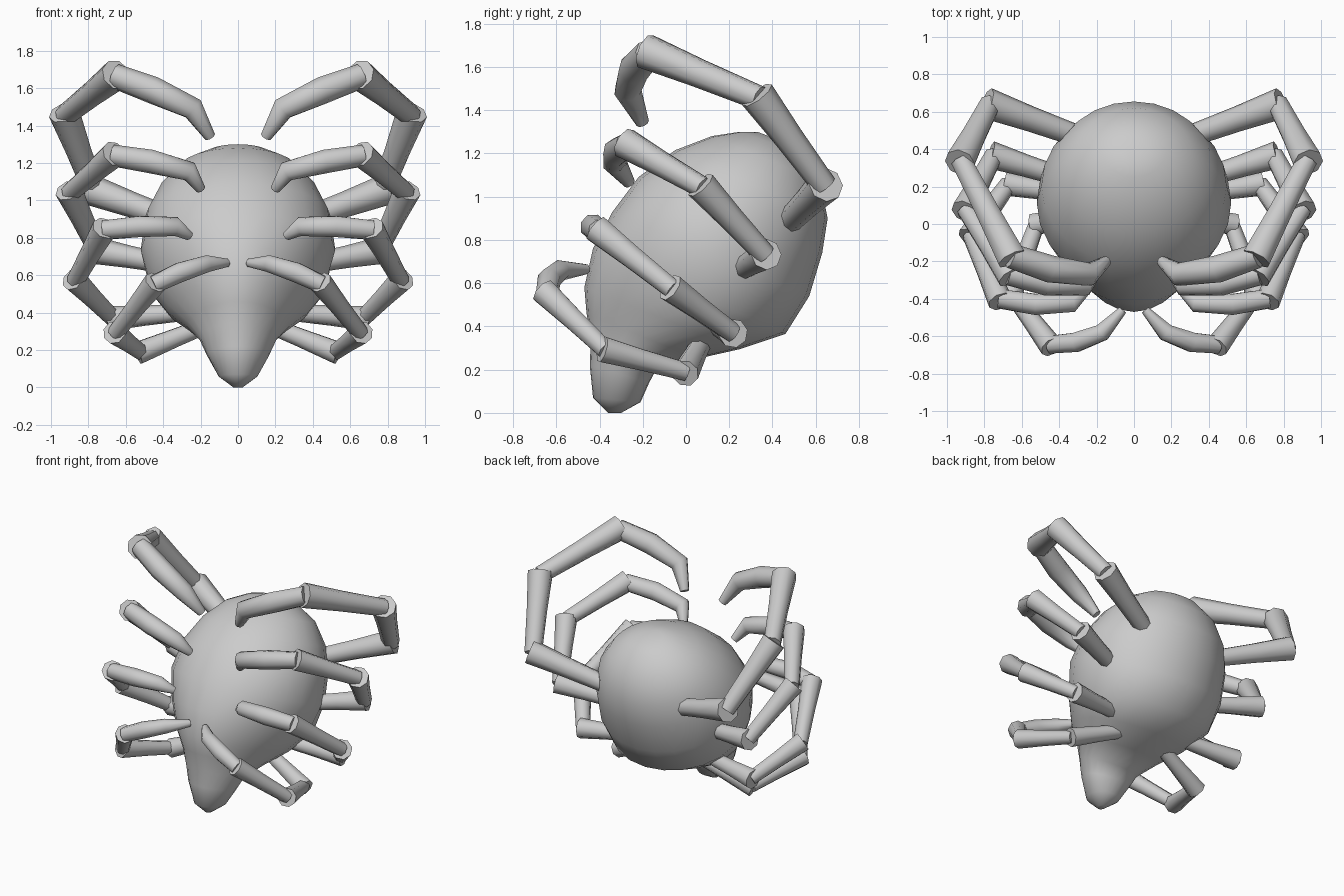
import bpy, bmesh, math
from mathutils import Vector

if "Cube" in bpy.data.objects:
    bpy.data.objects.remove(bpy.data.objects["Cube"])


def loft(bm, rings):
    """Bridge a list of equal-sized point rings and cap both ends."""
    vs = [[bm.verts.new(p) for p in r] for r in rings]
    n = len(vs[0])
    for a, b in zip(vs, vs[1:]):
        for i in range(n):
            j = (i + 1) % n
            bm.faces.new((a[i], a[j], b[j], b[i]))
    bm.faces.new(vs[0][::-1])
    bm.faces.new(vs[-1])


def finish(bm, name, angle):
    bmesh.ops.recalc_face_normals(bm, faces=bm.faces)
    me = bpy.data.meshes.new(name)
    bm.to_mesh(me)
    bm.free()
    ob = bpy.data.objects.new(name, me)
    bpy.context.collection.objects.link(ob)
    bpy.ops.object.select_all(action='DESELECT')
    ob.select_set(True)
    bpy.context.view_layer.objects.active = ob
    bpy.ops.object.shade_smooth_by_angle(angle=math.radians(angle))
    return ob


# Body and head: tilted rings
# (front y, front z, back y, back z, half width, widening towards the underside)
sections = [
    (-.36, .0, -.30, .0, .025, 0), (-.43, .07, -.21, .05, .105, .05),
    (-.445, .22, -.17, .14, .165, .15), (-.44, .34, -.13, .215, .205, .2),
    (-.46, .46, .05, .25, .27, .22), (-.47, .58, .25, .295, .37, .2),
    (-.43, .76, .46, .365, .47, .12), (-.34, .93, .57, .54, .52, 0),
    (-.22, 1.09, .63, .74, .495, 0), (-.05, 1.215, .655, .90, .42, 0),
    (.12, 1.28, .62, 1.07, .31, 0), (.25, 1.30, .53, 1.20, .17, 0),
    (.33, 1.30, .46, 1.25, .07, 0),
]
rings = []
for fy, fz, by, bz, w, k in sections:
    f, b = Vector((0, fy, fz)), Vector((0, by, bz))
    c, d = (f + b) / 2, (f - b) / 2
    rings.append([c + d * math.cos(t)
                  + Vector((w * math.sin(t) * (1 - k * math.cos(t)), 0, 0))
                  for t in [2 * math.pi * i / 24 for i in range(24)]])
bm = bmesh.new()
loft(bm, rings)
finish(bm, "body", 60)


def tube(bm, pts, radii, sides=8):
    """Tapered tube whose rings follow the path direction."""
    pts = [Vector(p) for p in pts]
    rings = []
    for i, p in enumerate(pts):
        d = (pts[min(i + 1, len(pts) - 1)] - pts[max(i - 1, 0)]).normalized()
        u = d.cross(Vector((1, .3, -.6))).normalized()
        v = d.cross(u)
        rings.append([p + radii[i] * (u * math.cos(t) + v * math.sin(t))
                      for t in [2 * math.pi * k / sides for k in range(sides)]])
    loft(bm, rings)


# Legs: hip, three joints, claw bend, claw tip; then a thickness scale
legs = {
    "rear_leg": ([(.30, .47, .88), (.77, .64, 1.05), (.925, .34, 1.455),
                  (.66, -.17, 1.665), (.24, -.27, 1.49), (.15, -.20, 1.34)], 1.1),
    "upper_leg": ([(.38, .25, .66), (.75, .365, .73), (.90, .08, 1.04),
                   (.67, -.27, 1.24), (.26, -.33, 1.155), (.20, -.26, 1.06)], .97),
    "lower_leg": ([(.30, .15, .40), (.67, .215, .37), (.87, -.06, .57),
                   (.72, -.40, .84), (.33, -.42, .86), (.26, -.36, .81)], .9),
    "front_leg": ([(.10, .09, .36), (.52, .0, .19), (.655, -.37, .29),
                   (.45, -.645, .55), (.17, -.58, .66), (.06, -.46, .665)], .84),
}
for name, (p, s) in legs.items():
    p = [Vector(q) for q in p]
    bm = bmesh.new()
    for i in range(3):  # flared limb segments
        d = (p[i + 1] - p[i]).normalized()
        tube(bm, [p[i], p[i].lerp(p[i + 1], .55), p[i + 1] + d * .02],
             [.053 * s, .062 * s, .076 * s])
    # Hooked claw
    tube(bm, [p[3], p[3].lerp(p[4], .5) + Vector((0, -.02, .01)), p[4], p[5]],
         [.06 * s, .067 * s, .058 * s, .028 * s])
    ob = finish(bm, name, 50)
    m = ob.modifiers.new("Mirror", 'MIRROR')
    m.use_axis = (True, False, False)
    m.use_mirror_merge = False
